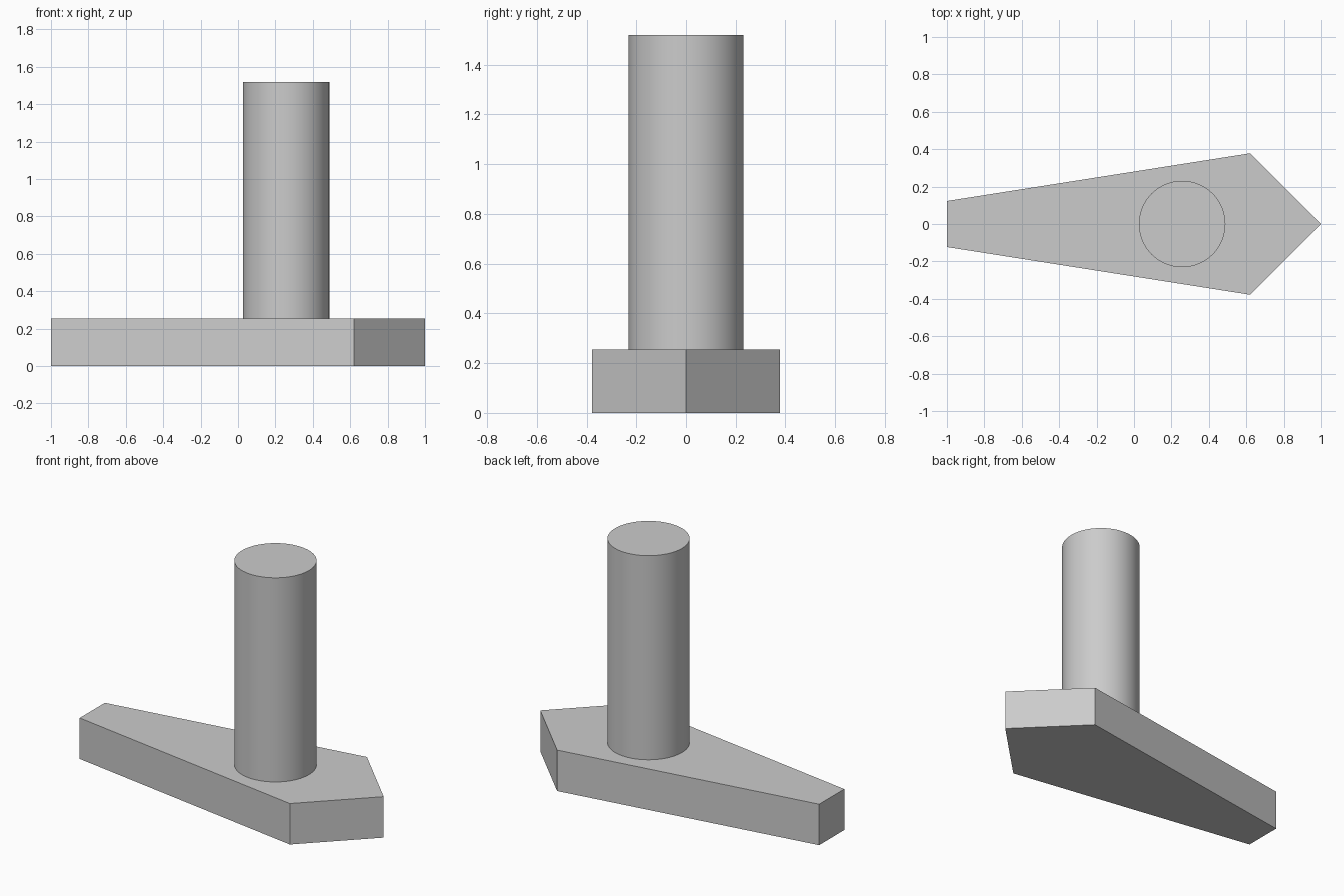
import bpy
import bmesh
from math import radians

if "Cube" in bpy.data.objects:
    bpy.data.objects.remove(bpy.data.objects["Cube"], do_unlink=True)

GREY = (0.6, 0.6, 0.6, 1)
BASE_HEIGHT = 0.254
POST_TOP = 1.52

grey = bpy.data.materials.new("plain_grey")
grey.use_nodes = True
grey.diffuse_color = GREY
grey.node_tree.nodes["Principled BSDF"].inputs["Base Color"].default_value = GREY


# Pointed base plate: half outline mirrored across y, then extruded upwards
half = [(-1, -0.123), (0.62, -0.378)]
outline = half + [(1, 0)] + [(x, -y) for x, y in reversed(half)]
bm = bmesh.new()
bottom = bm.faces.new([bm.verts.new((x, y, 0)) for x, y in outline])
top = bmesh.ops.extrude_face_region(bm, geom=[bottom], use_keep_orig=True)
raised = [v for v in top["geom"] if isinstance(v, bmesh.types.BMVert)]
bmesh.ops.translate(bm, verts=raised, vec=(0, 0, BASE_HEIGHT))
bmesh.ops.recalc_face_normals(bm, faces=bm.faces)
mesh = bpy.data.meshes.new("pointed_base")
bm.to_mesh(mesh)
bm.free()
base = bpy.data.objects.new("pointed_base", mesh)
bpy.context.collection.objects.link(base)
mesh.materials.append(grey)

# Round post standing on the wide end of the base
bpy.ops.mesh.primitive_cylinder_add(
    vertices=64, radius=0.231, depth=POST_TOP - BASE_HEIGHT,
    location=(0.257, 0, (POST_TOP + BASE_HEIGHT) / 2))
post = bpy.context.object
post.name = "round_post"
post.data.materials.append(grey)
bpy.ops.object.shade_smooth_by_angle(angle=radians(30))
